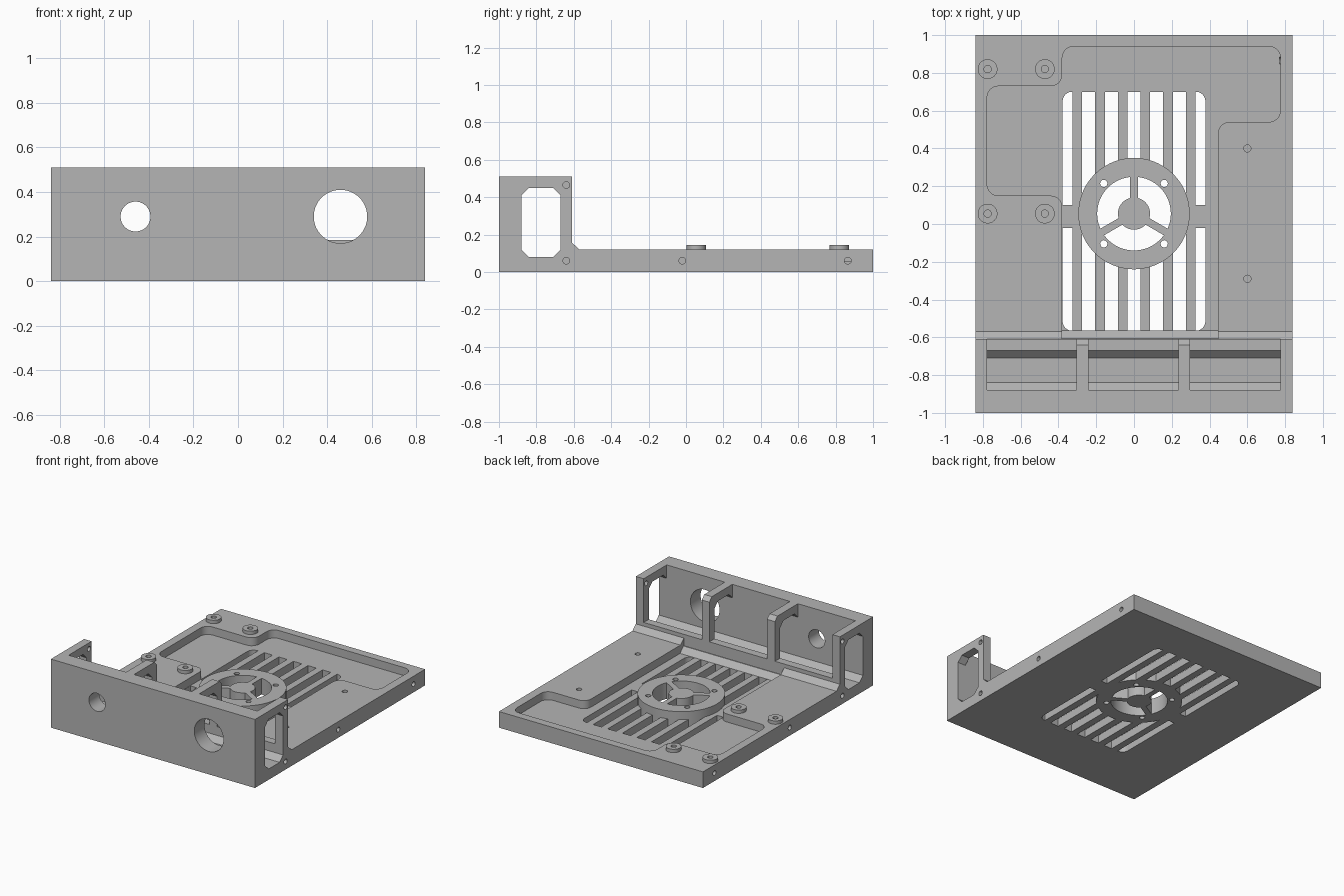
import bpy, bmesh, math
from mathutils import Vector, Matrix

cube = bpy.data.objects.get("Cube")
if cube:
    bpy.data.objects.remove(cube, do_unlink=True)

grey = bpy.data.materials.new("plain grey")
grey.use_nodes = True
grey.diffuse_color = (0.46, 0.46, 0.46, 1)
grey.node_tree.nodes["Principled BSDF"].inputs["Base Color"].default_value = (0.46, 0.46, 0.46, 1)

W, T, H = 0.84, 0.12, 0.51        # half width, plate thickness, wall height
FLOOR = 0.06                      # recess floor
FAN = Vector((0, 0.055))


def prism(name, pts, lo, hi, axis="z"):
    """Extrude a 2D outline: (x, y) along z, (y, z) along x, (x, z) along y."""
    place = {"z": lambda a, b, c: (a, b, c),
             "x": lambda a, b, c: (c, a, b),
             "y": lambda a, b, c: (a, c, b)}[axis]
    bm = bmesh.new()
    face = bm.faces.new([bm.verts.new(place(a, b, lo)) for a, b in pts])
    moved = bmesh.ops.extrude_face_region(bm, geom=[face])["geom"]
    verts = [v for v in moved if isinstance(v, bmesh.types.BMVert)]
    bmesh.ops.translate(bm, verts=verts, vec=place(0, 0, hi - lo))
    bmesh.ops.recalc_face_normals(bm, faces=bm.faces)
    mesh = bpy.data.meshes.new(name)
    bm.to_mesh(mesh)
    bm.free()
    mesh.materials.append(grey)
    obj = bpy.data.objects.new(name, mesh)
    bpy.context.collection.objects.link(obj)
    return obj


def box(name, x0, x1, y0, y1, z0, z1):
    return prism(name, [(x0, y0), (x1, y0), (x1, y1), (x0, y1)], z0, z1)


def disc(name, a, b, r, lo, hi, axis="z", n=40):
    pts = [(a + r * math.cos(2 * math.pi * i / n), b + r * math.sin(2 * math.pi * i / n))
           for i in range(n)]
    return prism(name, pts, lo, hi, axis)


def rounded(corners, n=6):
    """Round an outline given as (x, y, radius), all corners square."""
    out = []
    for i, (x, y, r) in enumerate(corners):
        p = Vector((x, y))
        if not r:
            out.append(p)
            continue
        before = (Vector(corners[i - 1][:2]) - p).normalized() * r
        after = (Vector(corners[(i + 1) % len(corners)][:2]) - p).normalized() * r
        for k in range(n + 1):
            t = math.pi / 2 * k / n
            out.append(p + before * (1 - math.sin(t)) + after * (1 - math.cos(t)))
    return out


def cut(obj, cutters):
    bpy.context.view_layer.objects.active = obj
    for c in cutters:
        c.hide_render = True
        mod = obj.modifiers.new("cut", "BOOLEAN")
        mod.operation, mod.solver, mod.object = "DIFFERENCE", "EXACT", c
        bpy.ops.object.modifier_apply(modifier=mod.name)
        bpy.data.objects.remove(c, do_unlink=True)


# Plate and front housing in one side profile
body = prism("case_body", [(-1, 0), (1, 0), (1, T), (-0.57, T), (-0.61, 0.157),
                           (-0.61, H), (-1, H)], -W, W, "x")
cutters = []

# Three bays open to the top and rear, with a low sill
for x0, x1 in ((-0.778, -0.305), (-0.24, 0.235), (0.297, 0.775)):
    cutters.append(prism("bay_cutter", [
        (-0.88, 0.12), (-0.84, 0.08), (-0.71, 0.08), (-0.67, 0.12), (-0.67, 0.185),
        (-0.5, 0.185), (-0.5, 0.6), (-0.88, 0.6)], x0, x1, "x"))

# Chamfered window through every rib
cutters.append(prism("window_cutter", [
    (-0.88, 0.12), (-0.84, 0.08), (-0.71, 0.08), (-0.67, 0.12),
    (-0.67, 0.41), (-0.71, 0.45), (-0.84, 0.45), (-0.88, 0.41)], -1, 1, "x"))

# Sloped top rear corner on the two inner ribs
cutters.append(prism("rib_corner_cutter", [(-0.65, 0.52), (-0.6, 0.47), (-0.6, 0.52)],
                     -0.5, 0.5, "x"))

# Front panel openings
for x, r in ((-0.46, 0.067), (0.46, 0.12)):
    cutters.append(disc("panel_hole_cutter", x, 0.29, r, -1.1, -0.8, "y", 56))

# Stepped recess in the plate
R = 0.06
cutters.append(prism("recess_cutter", rounded([
    (-0.38, -0.61, 0), (0.445, -0.61, 0), (0.445, 0.54, R), (0.775, 0.54, R),
    (0.775, 0.94, R), (-0.38, 0.94, R), (-0.38, 0.73, R), (-0.778, 0.73, R),
    (-0.778, 0.15, R), (-0.38, 0.15, R)]), FLOOR, 0.3))

# Vent opening
cutters.append(prism("vent_cutter", rounded([
    (-0.378, -0.565, 0.05), (0.378, -0.565, 0.05),
    (0.378, 0.7, 0.05), (-0.378, 0.7, 0.05)]), -0.1, 0.3))

# Blind screw holes in the sides and plate
for s in (-1, 1):
    for y, z in ((-0.64, 0.06), (-0.02, 0.06), (0.865, 0.06), (-0.64, 0.465)):
        cutters.append(disc("side_hole_cutter", y, z, 0.018,
                            *sorted((s * 0.77, s * 0.9)), "x", 20))
for y in (0.4, -0.29):
    cutters.append(disc("plate_hole_cutter", 0.6, y, 0.019, 0.03, 0.2, n=20))
cut(body, cutters)
parts = [body]

# Sloped foot of the sill inside the recess
parts.append(prism("recess_foot", [(-0.565, FLOOR), (-0.605, FLOOR + 0.04), (-0.612, FLOOR + 0.04),
                                   (-0.612, FLOOR - 0.01), (-0.565, FLOOR - 0.01)],
                   -0.38, 0.445, "x"))

# Vent bars, stopping at the fan ring
for i in range(6):
    x = -0.3 + 0.12 * i
    bar = box("vent_bar", x - 0.026, x + 0.026, -0.57, 0.705, 0, FLOOR)
    cut(bar, [disc("bar_cutter", FAN.x, FAN.y, 0.288, -0.1, 0.3)])
    parts.append(bar)
for s in (-1, 1):
    x0, x1 = sorted((s * 0.27, s * 0.383))
    parts.append(box("ring_arm", x0, x1, -0.02, 0.1, 0, FLOOR))

# Fan ring with four screw holes
ring = disc("fan_ring", FAN.x, FAN.y, 0.295, 0, T, n=72)
holes = [disc("fan_cutter", FAN.x, FAN.y, 0.195, -0.1, 0.3, n=64)]
for sx in (-1, 1):
    for sy in (-1, 1):
        holes.append(disc("fan_screw_cutter", sx * 0.16, FAN.y + sy * 0.16, 0.019, -0.1, 0.3, n=20))
cut(ring, holes)
parts.append(ring)

# Hub and three spokes
parts.append(disc("fan_hub", FAN.x, FAN.y, 0.085, 0, T))
for deg in (90, 210, 330):
    spoke = box("fan_spoke", 0.07, 0.2, -0.02, 0.02, 0, T)
    spoke.data.transform(Matrix.Translation((FAN.x, FAN.y, 0)) @
                         Matrix.Rotation(math.radians(deg), 4, "Z"))
    parts.append(spoke)

# Board standoffs
for x in (-0.775, -0.472):
    for y in (0.82, 0.055):
        post = disc("standoff", x, y, 0.052, T - 0.01, 0.145)
        cut(post, [disc("standoff_cutter", x, y, 0.019, T, 0.2, n=20)])
        parts.append(post)

bpy.ops.object.select_all(action="DESELECT")
for p in parts:
    p.select_set(True)
bpy.context.view_layer.objects.active = body
bpy.ops.object.shade_smooth_by_angle(angle=math.radians(30))
